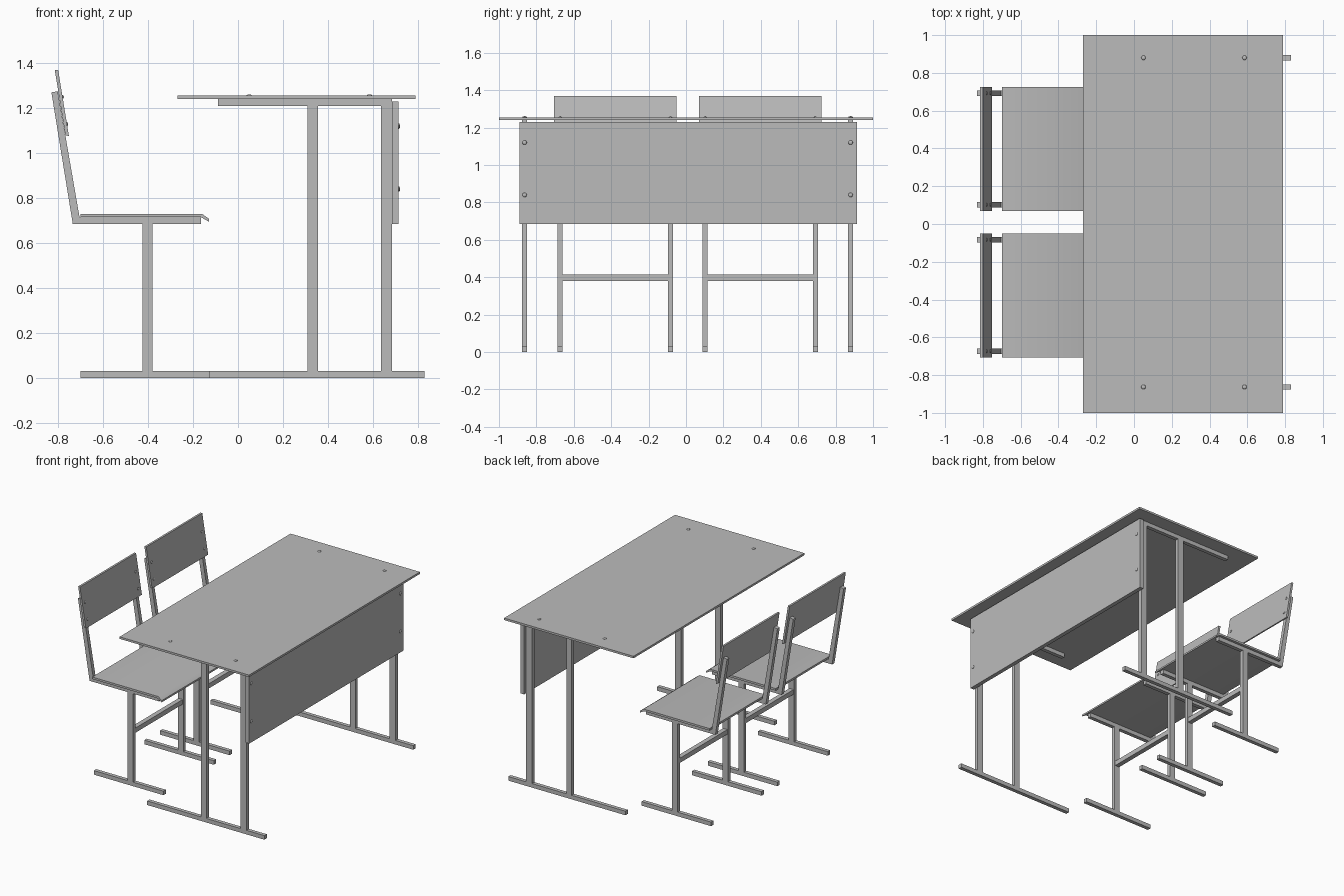
import bpy, bmesh, math
from mathutils import Vector

if "Cube" in bpy.data.objects:
    bpy.data.objects.remove(bpy.data.objects["Cube"], do_unlink=True)

grey = bpy.data.materials.new("plain grey")
grey.use_nodes = True
colour = (0.5, 0.5, 0.5, 1)
grey.diffuse_color = colour
grey.node_tree.nodes["Principled BSDF"].inputs["Base Color"].default_value = colour

TUBE = 0.028  # tube width along y


def finish(bm, name):
    bmesh.ops.recalc_face_normals(bm, faces=bm.faces[:])
    mesh = bpy.data.meshes.new(name)
    bm.to_mesh(mesh)
    bm.free()
    mesh.materials.append(grey)
    obj = bpy.data.objects.new(name, mesh)
    bpy.context.collection.objects.link(obj)
    return obj


def extrude(name, profile, y0, y1):
    """Side profile of (x, z) points pulled from y0 to y1."""
    bm = bmesh.new()
    face = bm.faces.new([bm.verts.new((x, y0, z)) for x, z in profile])
    out = bmesh.ops.extrude_face_region(bm, geom=[face])
    moved = [v for v in out["geom"] if isinstance(v, bmesh.types.BMVert)]
    bmesh.ops.translate(bm, verts=moved, vec=(0, y1 - y0, 0))
    return finish(bm, name)


def box(name, x0, x1, y0, y1, z0, z1):
    return extrude(name, [(x0, z0), (x1, z0), (x1, z1), (x0, z1)], y0, y1)


def tube(name, x0, x1, y, z0, z1):
    return box(name, x0, x1, y - TUBE / 2, y + TUBE / 2, z0, z1)


def smooth(obj, angle):
    bpy.ops.object.select_all(action="DESELECT")
    obj.select_set(True)
    bpy.context.view_layer.objects.active = obj
    bpy.ops.object.shade_smooth_by_angle(angle=math.radians(angle))


def screw(name, place, direction, radius=0.012, height=0.006):
    """Flattened dome head facing along direction."""
    bm = bmesh.new()
    bmesh.ops.create_uvsphere(bm, u_segments=12, v_segments=8, radius=radius)
    bmesh.ops.scale(bm, vec=(1, 1, height / radius), verts=bm.verts[:])
    obj = finish(bm, name)
    obj.rotation_euler = Vector(direction).to_track_quat("Z", "Y").to_euler()
    obj.location = place
    smooth(obj, 60)


# Desk top and end panel
box("desk_top", -0.27, 0.79, -1, 1, 1.24, 1.255)
box("modesty_panel", 0.685, 0.715, -0.89, 0.915, 0.685, 1.23)

# Desk frames, one at each end
for end, y in (("front", -0.863), ("back", 0.88)):
    tube(f"desk_{end}_foot", -0.13, 0.83, y, 0, 0.03)
    tube(f"desk_{end}_rail", -0.09, 0.685, y, 1.21, 1.24)
    tube(f"desk_{end}_inner_leg", 0.31, 0.355, y, 0.03, 1.21)
    tube(f"desk_{end}_outer_leg", 0.635, 0.685, y, 0.03, 1.21)
    for x in (0.05, 0.585):
        screw(f"desk_{end}_top_screw", (x, y, 1.255), (0, 0, 1))
    for z in (0.84, 1.12):
        screw(f"desk_{end}_panel_screw", (0.715, y, z), (1, 0, 0))

# Side profiles shared by both chairs
seat_profile = [(-0.70, 0.715), (-0.165, 0.715), (-0.13, 0.695),
                (-0.13, 0.708), (-0.16, 0.73), (-0.70, 0.73)]
post_profile = [(-0.735, 0.685), (-0.705, 0.685), (-0.705, 0.715),
                (-0.802, 1.275), (-0.83, 1.27)]
back_profile = [(-0.768, 1.08), (-0.752, 1.075), (-0.80, 1.37), (-0.815, 1.37)]


def chair(label, mid):
    half = 0.328
    seat = extrude(f"{label}_seat", seat_profile, mid - half, mid + half)
    smooth(seat, 45)
    extrude(f"{label}_backrest", back_profile, mid - half, mid + half)
    for end, side in (("front", -1), ("back", 1)):
        y = mid + side * 0.295
        tube(f"{label}_{end}_foot", -0.70, -0.13, y, 0, 0.03)
        tube(f"{label}_{end}_leg", -0.425, -0.38, y, 0.03, 0.685)
        tube(f"{label}_{end}_seat_rail", -0.705, -0.165, y, 0.685, 0.715)
        extrude(f"{label}_{end}_back_post", post_profile, y - TUBE / 2, y + TUBE / 2)
        for x, z in ((-0.761, 1.13), (-0.78, 1.25)):
            screw(f"{label}_{end}_backrest_screw", (x, y, z), (1, 0, 0.16), 0.009, 0.005)
    box(f"{label}_crossbar", -0.42, -0.385, mid - 0.281, mid + 0.281, 0.38, 0.415)


chair("front_chair", -0.378)
chair("back_chair", 0.397)
